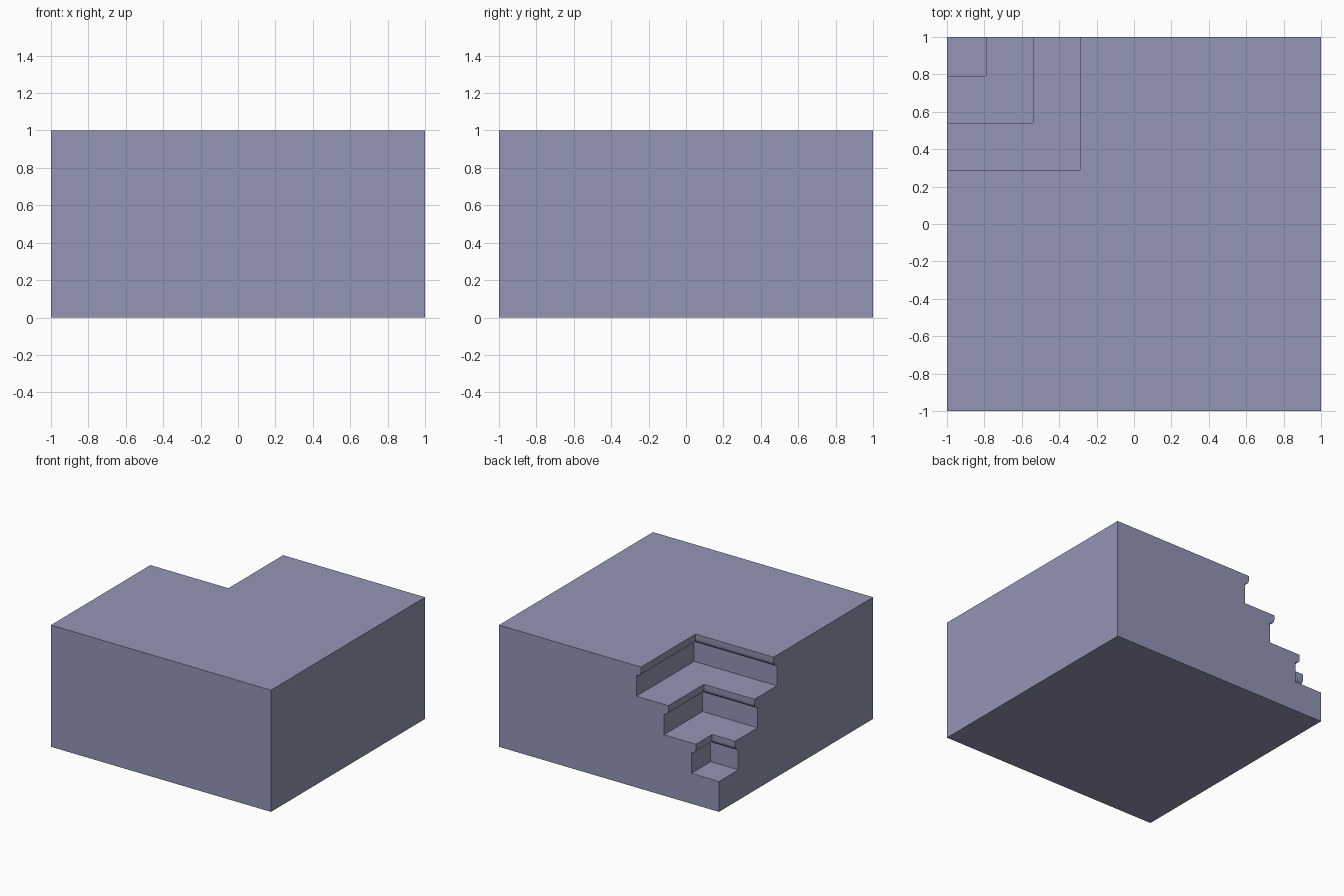
import bpy, bmesh, math

if "Cube" in bpy.data.objects:
    bpy.data.objects.remove(bpy.data.objects["Cube"])

# Block colour
mat = bpy.data.materials.new("blue grey stone")
mat.diffuse_color = (0.288, 0.305, 0.456, 1)
mat.use_nodes = True
mat.node_tree.nodes["Principled BSDF"].inputs["Base Color"].default_value = mat.diffuse_color

# Stair profile: offset s along x (mirrored as y = -s), height z
STEP, NOSE, LIP = 0.25, 0.04, 0.08
profile = [(-1.0, STEP)]
for i in range(3):
    s, top = -0.75 + STEP * i, 0.5 + STEP * i
    profile.append((s, top - STEP))                    # back of tread
    for k in range(7):                                 # quarter round under nosing
        a = math.pi / 2 * k / 6
        profile.append((s - NOSE * math.sin(a),
                        top - LIP + NOSE * (1 - math.cos(a))))
    profile.append((s - NOSE, top))                    # nosing edge

bm = bmesh.new()


def face(points):
    return bm.faces.new([bm.verts.new(p) for p in points])


# Treads, risers and nosings: two mitred arms around the inner corner
for (s, z), (t, w) in zip(profile, profile[1:]):
    face([(s, 1, z), (t, 1, w), (t, -t, w), (s, -s, z)])
    face([(s, -s, z), (t, -t, w), (-1, -t, w), (-1, -s, z)])

# Stepped outer sides
face([(1, 1, 0), (-1, 1, 0)] + [(s, 1, z) for s, z in profile] + [(1, 1, 1)])
face([(-1, -1, 0), (-1, 1, 0)] + [(-1, -s, z) for s, z in profile] + [(-1, -1, 1)])

# Plain sides, bottom and notched top
e = profile[-1][0]
face([(-1, -1, 0), (1, -1, 0), (1, -1, 1), (-1, -1, 1)])
face([(1, -1, 0), (1, 1, 0), (1, 1, 1), (1, -1, 1)])
face([(-1, -1, 0), (-1, 1, 0), (1, 1, 0), (1, -1, 0)])
face([(-1, -1, 1), (1, -1, 1), (1, 1, 1), (e, 1, 1), (e, -e, 1), (-1, -e, 1)])

bmesh.ops.remove_doubles(bm, verts=bm.verts, dist=1e-4)
bmesh.ops.dissolve_degenerate(bm, edges=bm.edges, dist=1e-4)
bmesh.ops.recalc_face_normals(bm, faces=bm.faces)

mesh = bpy.data.meshes.new("corner_stair_block")
bm.to_mesh(mesh)
bm.free()
mesh.materials.append(mat)
block = bpy.data.objects.new("corner_stair_block", mesh)
bpy.context.collection.objects.link(block)

# Smooth only the rounded nosings
bpy.context.view_layer.objects.active = block
block.select_set(True)
bpy.ops.object.shade_smooth_by_angle(angle=math.radians(30))
